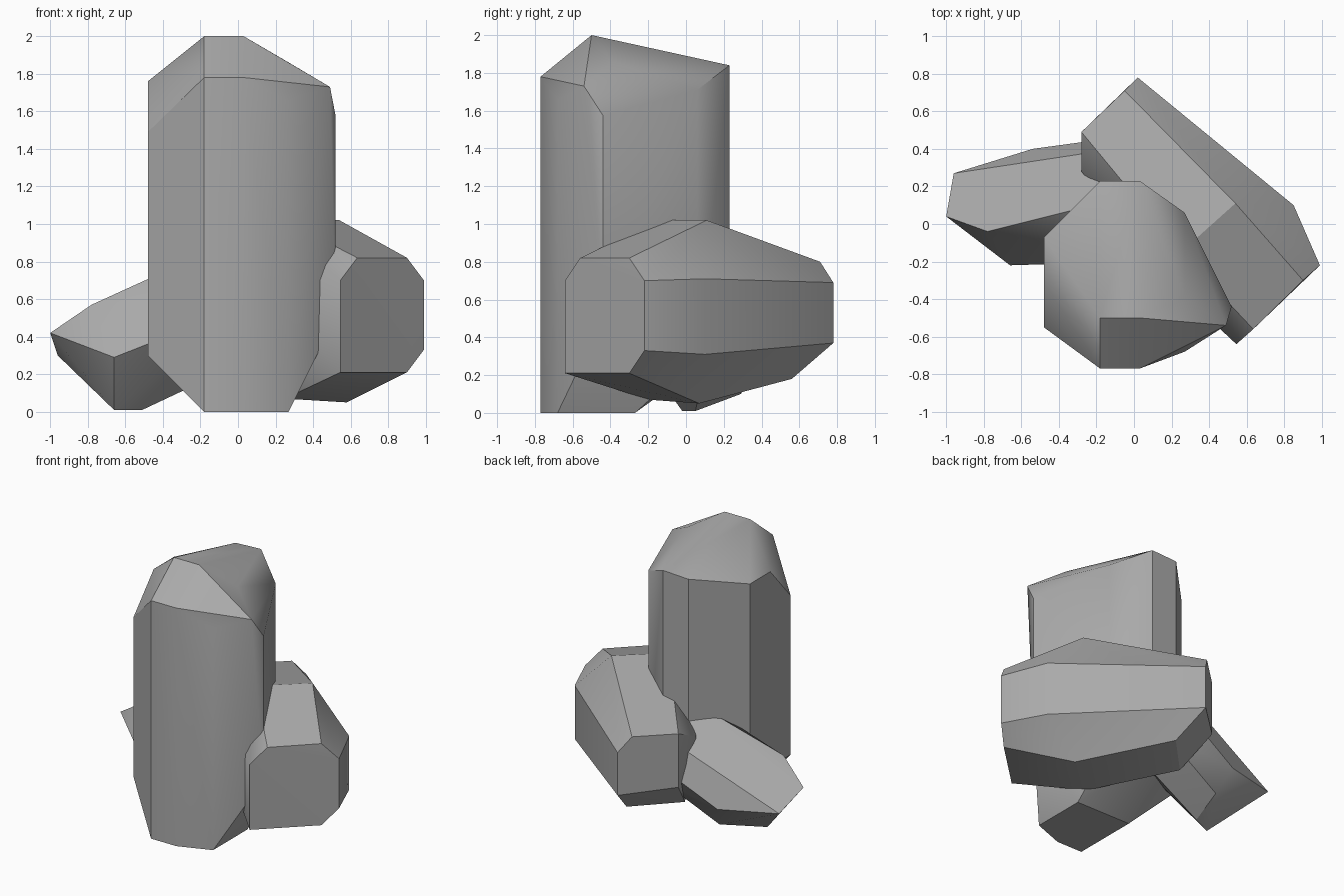
import bpy
import bmesh
import math
from mathutils import Vector


def make_material(name, colour):
    material = bpy.data.materials.new(name)
    material.use_nodes = True
    material.diffuse_color = colour
    shader = next(n for n in material.node_tree.nodes if n.type == "BSDF_PRINCIPLED")
    shader.inputs["Base Color"].default_value = colour
    shader.inputs["Roughness"].default_value = 0.8
    return material


def shell_around(name, corners, material):
    """Wrap a faceted convex crystal around its corner points."""
    mesh = bpy.data.meshes.new(name)
    bm = bmesh.new()
    for corner in corners:
        bm.verts.new(Vector(corner))
    hull = bmesh.ops.convex_hull(bm, input=bm.verts[:])
    unused = [item for item in hull["geom_interior"] if isinstance(item, bmesh.types.BMVert)]
    bmesh.ops.delete(bm, geom=unused, context="VERTS")
    # Merge the nearly flat triangles into clean facets
    bmesh.ops.dissolve_limit(bm, angle_limit=math.radians(3),
                             verts=bm.verts[:], edges=bm.edges[:])
    bmesh.ops.recalc_face_normals(bm, faces=bm.faces[:])
    bm.to_mesh(mesh)
    bm.free()
    mesh.materials.append(material)

    crystal = bpy.data.objects.new(name, mesh)
    bpy.context.collection.objects.link(crystal)
    bpy.ops.object.select_all(action="DESELECT")
    crystal.select_set(True)
    bpy.context.view_layer.objects.active = crystal
    bpy.ops.object.shade_smooth_by_angle(angle=math.radians(30))
    return crystal


default_cube = bpy.data.objects.get("Cube")
if default_cube:
    bpy.data.objects.remove(default_cube, do_unlink=True)

stone_grey = make_material("stone grey", (0.4, 0.4, 0.4, 1))

# Tall column: each outline corner has a position, a lower height and an upper height
column_outline = [
    (-.48, -.55, .3, 1.49), (-.18, -.77, 0, 1.78), (.03, -.77, 0, 1.78),
    (.27, -.68, 0, 1.655), (.52, -.44, .5, 1.575), (.27, .06, .3, 1.71),
    (.03, .23, .36, 1.84), (-.18, .23, .36, 1.83), (-.48, -.07, .3, 1.76),
]
column = []
for x, y, low, high in column_outline:
    column += [(x, y, low), (x, y, high)]
# Ridge along the crown, running down to the right shoulder
column += [(-.48, -.31, 1.76), (-.18, -.5, 2), (.03, -.5, 2),
           (.27, -.39, 1.86), (.49, -.54, 1.73)]
# Flat foot
column += [(-.18, -.27, 0), (.27, -.27, 0)]
shell_around("tall_column", column, stone_grey)

# Broad block lying across the back: two ends around a thicker middle
block_front = [
    (.545, -.64, .21), (.545, -.64, .7), (.635, -.56, .82), (.9, -.3, .82),
    (.99, -.22, .7), (.99, -.22, .33), (.9, -.3, .21),
]
block_middle = [
    (.13, -.25, .31), (.13, -.25, .71), (.25, -.15, 1.02), (.54, .11, 1.02),
    (.85, .1, .71), (.85, .1, .31), (.58, .07, .05), (.25, -.2, .07),
]
block_back = [
    (-.28, .28, .7), (-.28, .49, .8), (-.05, .71, .8), (.02, .78, .69),
    (.02, .78, .37), (-.28, .49, .4), (.1, .56, .18), (-.18, .27, .18),
]
shell_around("broad_block", block_front + block_middle + block_back, stone_grey)

# Small leaning shard: pointed outer end, root buried inside the other two
shard_tip = [
    (-1, .04, .42), (-.96, .27, .3), (-.54, .4, .27), (-.78, -.04, .57),
    (-.66, -.22, .29), (-.85, 0, .26), (-.66, -.02, .01), (-.51, .05, .01),
    (-.48, .29, .1),
]
shard_root = [
    (-.1, .13, .88), (-.1, .4, .7), (-.1, .46, .5), (-.1, -.02, .8),
    (0, -.2, .55), (0, .1, .25), (0, .35, .35),
]
shell_around("leaning_shard", shard_tip + shard_root, stone_grey)
